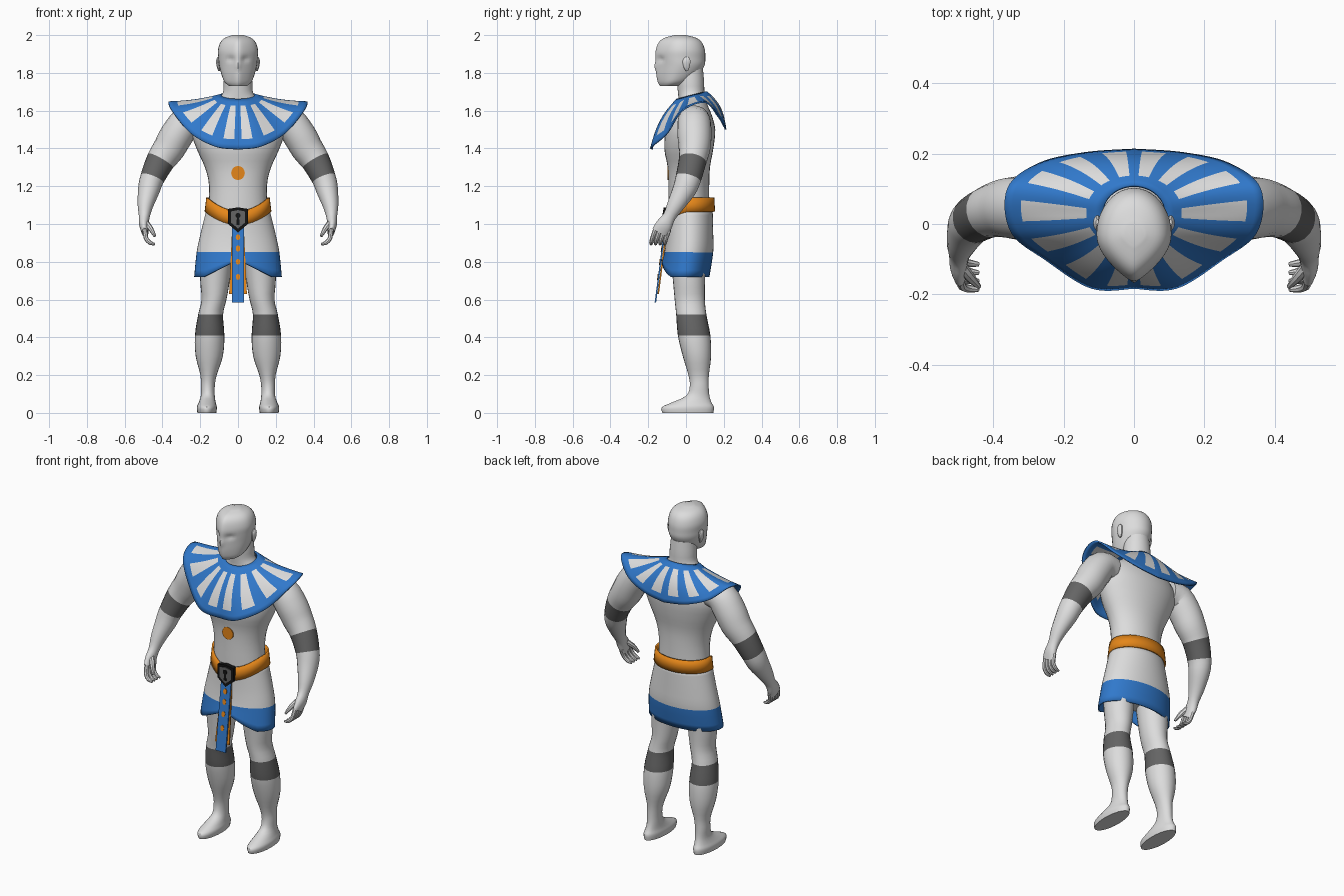
import bpy
import bmesh
import math
from mathutils import Vector

cube = bpy.data.objects.get("Cube")
if cube:
    bpy.data.objects.remove(cube, do_unlink=True)


def make_material(name, r, g, b):
    mat = bpy.data.materials.new(name)
    mat.use_nodes = True
    mat.diffuse_color = (r, g, b, 1)
    shader = next(n for n in mat.node_tree.nodes if n.type == "BSDF_PRINCIPLED")
    shader.inputs["Base Color"].default_value = (r, g, b, 1)
    shader.inputs["Roughness"].default_value = 0.8
    return mat


WHITE = make_material("pale skin", 0.72, 0.72, 0.72)
BLUE = make_material("blue cloth", 0.03, 0.19, 0.6)
ORANGE = make_material("orange trim", 0.78, 0.24, 0.01)
GREY = make_material("grey band", 0.13, 0.13, 0.13)
BLACK = make_material("black metal", 0.006, 0.006, 0.006)
parts = []


def finish(name, bm, mats, shell=0):
    """Turn a bmesh into an object, with an optional shell thickness."""
    bmesh.ops.recalc_face_normals(bm, faces=bm.faces)
    mesh = bpy.data.meshes.new(name)
    bm.to_mesh(mesh)
    bm.free()
    for mat in mats:
        mesh.materials.append(mat)
    obj = bpy.data.objects.new(name, mesh)
    bpy.context.scene.collection.objects.link(obj)
    if shell:
        mod = obj.modifiers.new("shell", "SOLIDIFY")
        mod.thickness = shell
        mod.offset = 0
    parts.append(obj)
    return obj


def spline(keys, t):
    """Smooth curve through the keys, with one key per unit of t."""
    last = len(keys) - 1
    i = min(int(t), last - 1)
    f = t - i
    a, b, c, d = (keys[max(0, min(last, i + k))] for k in (-1, 0, 1, 2))
    return [q + f / 2 * (r - p + f * (2 * p - 5 * q + 4 * r - s + f * (3 * (q - r) + s - p)))
            for p, q, r, s in zip(a, b, c, d)]


def loft(name, keys, mats, band=(), n=24, sub=3, flat=True, side=1, caps=True, warp=None, shell=0):
    """Skin elliptical rings (x, y, z, radius, radius); segments in band use the second material."""
    rings = [spline(keys, i / sub) for i in range((len(keys) - 1) * sub + 1)]
    centres = [Vector(r[:3]) for r in rings]
    bm = bmesh.new()
    rows = []
    for i, (centre, ring) in enumerate(zip(centres, rings)):
        u, v = Vector((1, 0, 0)), Vector((0, 1, 0))
        if not flat:
            along = (centres[min(i + 1, len(rings) - 1)] - centres[max(i - 1, 0)]).normalized()
            u = v.cross(along).normalized()
            v = along.cross(u)
        row = []
        for k in range(n):
            a = math.tau * k / n
            p = centre + u * ring[3] * math.cos(a) + v * ring[4] * math.sin(a)
            if warp:
                p = warp(p, max(0, -math.sin(a)))
            row.append(bm.verts.new((p.x * side, p.y, p.z)))
        rows.append(row)
    for i in range(len(rows) - 1):
        for k in range(n):
            j = (k + 1) % n
            face = bm.faces.new((rows[i][k], rows[i][j], rows[i + 1][j], rows[i + 1][k]))
            face.material_index = int(i // sub in band)
    if caps:
        bm.faces.new(rows[0])
        bm.faces.new(rows[-1])
    return finish(name, bm, mats, shell)


def plate(name, outline, y, thick, mat, lean=0):
    """Flat plate from an x, z outline; lean moves its foot forward."""
    bm = bmesh.new()
    front, back = ([bm.verts.new((x, y + d + lean * (z - 1), z)) for x, z in outline] for d in (0, thick))
    bm.faces.new(front)
    bm.faces.new(back)
    for k in range(len(outline)):
        j = (k + 1) % len(outline)
        bm.faces.new((front[k], front[j], back[j], back[k]))
    return finish(name, bm, [mat])


def oval(z, rx, rz, n=16):
    return [(rx * math.cos(math.tau * k / n), z + rz * math.sin(math.tau * k / n)) for k in range(n)]


def strip(top, bottom, wide_top, wide_bottom):
    return [(-wide_top, top), (wide_top, top), (wide_bottom, bottom), (-wide_bottom, bottom)]


# Torso and neck
loft("torso", [(0, .01, .8, .12, .08), (0, .015, .9, .165, .1), (0, .015, 1.05, .157, .108),
               (0, .015, 1.2, .153, .108), (0, .015, 1.3, .175, .112), (0, .015, 1.4, .22, .13),
               (0, .025, 1.5, .25, .13), (0, .035, 1.58, .22, .1), (0, .035, 1.64, .13, .075),
               (0, .028, 1.69, .082, .07), (0, .024, 1.75, .076, .072), (0, .02, 1.82, .07, .07)],
     [WHITE], n=32)


# Head with a narrowed face, eye hollows and a nose ridge
def shape_face(p, front):
    p.x *= 1 - 0.5 * front ** 2
    if front > 0.2:
        p.y += 0.014 * math.exp(-((abs(p.x) - .038) / .017) ** 2 - ((p.z - 1.872) / .016) ** 2)
        p.y -= 0.01 * math.exp(-(p.x / .012) ** 2 - ((p.z - 1.835) / .02) ** 2)
    return p


loft("head", [(0, -.085, 1.73, .045, .052), (0, -.066, 1.75, .07, .083), (0, -.045, 1.79, .087, .112),
              (0, -.03, 1.84, .1, .128), (0, -.03, 1.88, .104, .132), (0, -.03, 1.92, .106, .13),
              (0, -.03, 1.96, .094, .115), (0, -.03, 1.985, .07, .085), (0, -.03, 2, .03, .03)],
     [WHITE], n=40, sub=4, warp=shape_face)

for side, label in ((1, "left"), (-1, "right")):
    # Ear
    loft(label + "_ear", [(.1, .005, 1.81, .004, .006), (.102, .003, 1.83, .01, .016),
                          (.104, .003, 1.865, .012, .022), (.104, .005, 1.885, .004, .008)],
         [WHITE], n=10, side=side)
    # Arm with a band at the elbow, ending in the palm
    loft(label + "_arm", [(.2, .04, 1.545, .075, .08), (.27, .043, 1.54, .085, .088), (.325, .045, 1.47, .088, .09),
                          (.365, .045, 1.4, .085, .084), (.41, .035, 1.335, .076, .074),
                          (.455, .012, 1.24, .064, .068), (.472, -.01, 1.18, .058, .062),
                          (.49, -.055, 1.1, .042, .046), (.496, -.088, 1.04, .029, .034),
                          (.498, -.115, .995, .025, .043), (.492, -.138, .955, .018, .045)],
         [WHITE, GREY], band=(4,), n=20, flat=False, side=side)
    # Fingers and thumb
    for i in range(4):
        y = -.172 + .024 * i
        loft(f"{label}_finger_{i + 1}", [(.493, y + .01, .97, .013, .013), (.487, y - .006, .925, .012, .012),
                                         (.465, y - .012, .9, .011, .011), (.44, y - .014, .893, .006, .006)],
             [WHITE], n=8, sub=2, flat=False, side=side)
    loft(label + "_thumb", [(.49, -.12, 1.01, .016, .016), (.462, -.155, .975, .014, .014),
                            (.44, -.178, .935, .007, .007)], [WHITE], n=8, sub=2, flat=False, side=side)
    # Leg and foot with a band below the knee
    loft(label + "_leg", [(.165, .01, 0, .05, .135), (.165, .01, .03, .053, .138), (.163, .03, .055, .045, .105),
                          (.16, .062, .09, .037, .062), (.16, .07, .14, .037, .05), (.156, .067, .2, .043, .054),
                          (.152, .058, .3, .072, .075), (.15, .043, .41, .078, .086), (.145, .028, .52, .066, .08),
                          (.127, .02, .6, .066, .08), (.122, .016, .7, .078, .085), (.115, .012, .85, .085, .095),
                          (.1, .01, .92, .07, .08)], [WHITE, GREY], band=(7,), side=side)


# Skirt with a blue hem that rises at the front
def lift_hem(p, front):
    if front and p.z < .85:
        p.z += .09 * max(0, 1 - abs(p.x) / .18) * (.85 - p.z) / .13
    return p


loft("skirt", [(0, .02, 1.08, .162, .117), (0, .02, .95, .194, .12), (0, .015, .85, .215, .125),
               (0, -.003, .72, .228, .123)], [WHITE, BLUE], band=(2,), n=48, caps=False, warp=lift_hem, shell=.008)


# Belt dipping at the front
def dip(p, front):
    p.z -= .07 * front ** 2
    return p


loft("belt", [(0, .023, 1.065, .172, .126), (0, .023, 1.14, .163, .122)], [ORANGE], n=40, sub=2,
     caps=False, warp=dip, shell=.01)

# Sash with a trim strip and spots
plate("sash_trim", strip(1, .63, .03, .047), -.103, .008, ORANGE, .13)
plate("sash", strip(1, .585, .033, .033), -.112, .008, BLUE, .13)
for i, z in enumerate((.72, .8, .87, .93)):
    plate(f"sash_spot_{i + 1}", oval(z, .012, .016), -.115, .004, ORANGE, .13)


# Shield buckle with a raised centre
def shield(w, top, low, tip):
    return [(-w, top), (0, top + .008), (w, top), (w, low), (0, tip), (-w, low)]


plate("buckle_rim", shield(.052, 1.08, 1, .955), -.119, .025, BLACK)
plate("buckle_face", shield(.038, 1.066, 1.008, .976), -.122, .006, GREY)
plate("buckle_stud", oval(1.045, .013, .014), -.125, .006, BLACK)
plate("buckle_bar", strip(1.035, .995, .006, .008), -.125, .006, BLACK)

# Round ornament on the stomach
plate("stomach_disc", oval(1.27, .036, .037, 20), -.099, .009, ORANGE)

# Flared collar with radial stripes
EDGE = [(0, -.18, 1.395), (.12, -.18, 1.41), (.25, -.1, 1.48), (.35, -.02, 1.6), (.36, .1, 1.645),
        (.27, .17, 1.57), (.14, .2, 1.52), (0, .21, 1.5)]
STRIPES, CELLS, RINGS = 14, 8, 12
bm = bmesh.new()
columns = []
for j in range(STRIPES * CELLS):
    t = j / CELLS
    half = min(t, STRIPES - t)
    mirror = 1 if t == half else -1
    a = math.pi * (half / 7 - 0.5)
    ca, sa = math.cos(a), math.sin(a)
    inner = Vector((.088 * ca, .03 + .078 * sa, 1.68 + .02 * sa))
    outer = Vector(spline(EDGE, half))
    column = []
    for i in range(RINGS + 1):
        p = inner.lerp(outer, i / RINGS)
        bulge = math.sin(math.pi * i / RINGS)
        p += bulge * Vector((0, .02 * sa, .018 * abs(sa) - .012 * ca))
        column.append(bm.verts.new((p.x * mirror, p.y, p.z)))
    columns.append(column)
for j, column in enumerate(columns):
    following = columns[(j + 1) % len(columns)]
    offset = abs((j + 0.5) / CELLS % 1 - 0.5)
    for i in range(RINGS):
        r = (i + 0.5) / RINGS
        face = bm.faces.new((column[i], following[i], following[i + 1], column[i + 1]))
        face.material_index = int(.15 < r < .86 and offset < .16 + .14 * r)
finish("collar", bm, [BLUE, WHITE], shell=.008)

# Smooth shading with crisp edges
bpy.ops.object.select_all(action="DESELECT")
for obj in parts:
    obj.select_set(True)
bpy.context.view_layer.objects.active = parts[0]
bpy.ops.object.shade_smooth_by_angle(angle=math.radians(40))
